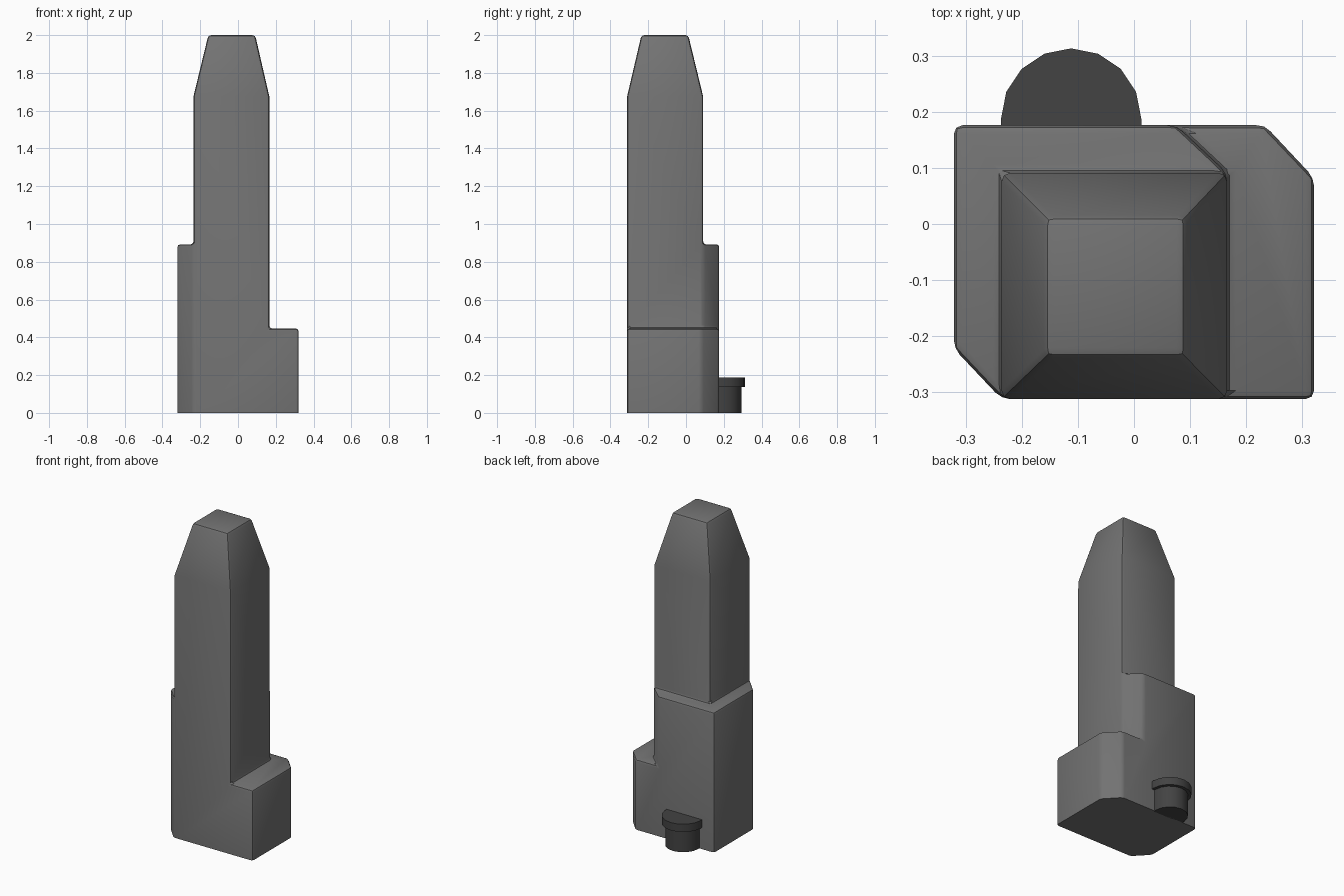
import bpy, bmesh, math

if "Cube" in bpy.data.objects:
    bpy.data.objects.remove(bpy.data.objects["Cube"])

# Plan points of the stepped tower
P = {'A': (-.321, -.222), 'B': (-.236, -.312), 'C': (.166, -.312), 'D': (.321, -.312),
     'E': (.321, .082), 'F': (.233, .176), 'G': (.075, .176), 'H': (.166, .091),
     'I': (-.236, .091), 'J': (-.321, .176)}
SHAFT, MID, LOW = 1.675, .892, .447
REGIONS = {'BCHI': SHAFT, 'ABIHGJ': MID, 'CDEFGH': LOW}


def grey(name, v):
    mat = bpy.data.materials.new(name)
    mat.diffuse_color = (v, v, v, 1)
    mat.use_nodes = True
    mat.node_tree.nodes["Principled BSDF"].inputs["Base Color"].default_value = mat.diffuse_color
    return mat


def edges_of(loop):
    return [(a, loop[(i + 1) % len(loop)]) for i, a in enumerate(loop)]


def finish(name, bm, mat):
    bmesh.ops.recalc_face_normals(bm, faces=bm.faces[:])
    me = bpy.data.meshes.new(name)
    bm.to_mesh(me)
    bm.free()
    me.materials.append(mat)
    ob = bpy.data.objects.new(name, me)
    bpy.context.collection.objects.link(ob)
    bpy.ops.object.select_all(action='DESELECT')
    ob.select_set(True)
    bpy.context.view_layer.objects.active = ob
    bpy.ops.object.shade_smooth_by_angle(angle=math.radians(30))


# Tower body: shared plan raised to three different heights
bm = bmesh.new()
cache = {}


def vert(p, z):
    if (p, z) not in cache:
        cache[p, z] = bm.verts.new((*P[p], z))
    return cache[p, z]


levels = {p: sorted({0} | {h for r, h in REGIONS.items() if p in r}) for p in P}
floor_of = {(b, a): h for r, h in REGIONS.items() for a, b in edges_of(r)}
for region, h in REGIONS.items():
    if h != SHAFT:
        bm.faces.new([vert(p, h) for p in region])
    for a, b in edges_of(region):
        lo = floor_of.get((a, b), 0)
        if lo < h:
            up = [vert(b, z) for z in levels[b] if lo <= z <= h]
            down = [vert(a, z) for z in reversed(levels[a]) if lo <= z <= h]
            bm.faces.new(up + down)
bm.faces.new([vert(p, 0) for p in reversed('ABCDEFGJ')])

# Tapered cap
cap = [bm.verts.new((x, y, 2)) for x, y in
       ((-.157, -.236), (.091, -.236), (.091, .012), (-.157, .012))]
ring = [vert(p, SHAFT) for p in 'BCHI']
for i in range(4):
    j = (i + 1) % 4
    bm.faces.new((ring[i], ring[j], cap[j], cap[i]))
bm.faces.new(cap)
bmesh.ops.recalc_face_normals(bm, faces=bm.faces[:])

# Merge coplanar walls, then round every edge above the ground
bmesh.ops.dissolve_limit(bm, angle_limit=.01, verts=bm.verts[:], edges=bm.edges[:])
sharp = [e for e in bm.edges if e.calc_face_angle(0) > .4
         and max(v.co.z for v in e.verts) > .01]
bmesh.ops.bevel(bm, geom=sharp, offset=.015, offset_type='OFFSET', segments=2,
                profile=.5, affect='EDGES', clamp_overlap=True)
finish('tower', bm, grey('mid_grey', .17))

# Rounded entrance at the back: half drum under a wider canopy
dark = grey('dark_grey', .056)


def half_drum(name, r, z0, z1):
    bm = bmesh.new()
    cx, cy = -.112, .188
    pts = [(cx + r * math.cos(k * math.pi / 8), cy + r * math.sin(k * math.pi / 8))
           for k in range(9)] + [(cx - r, .168), (cx + r, .168)]
    base = bm.faces.new([bm.verts.new((x, y, z0)) for x, y in pts])
    top = bmesh.ops.extrude_face_region(bm, geom=[base], use_keep_orig=True)['geom']
    bmesh.ops.translate(bm, vec=(0, 0, z1 - z0),
                        verts=[v for v in top if isinstance(v, bmesh.types.BMVert)])
    finish(name, bm, dark)


half_drum('entrance_drum', .105, 0, .14)
half_drum('entrance_canopy', .125, .138, .188)
